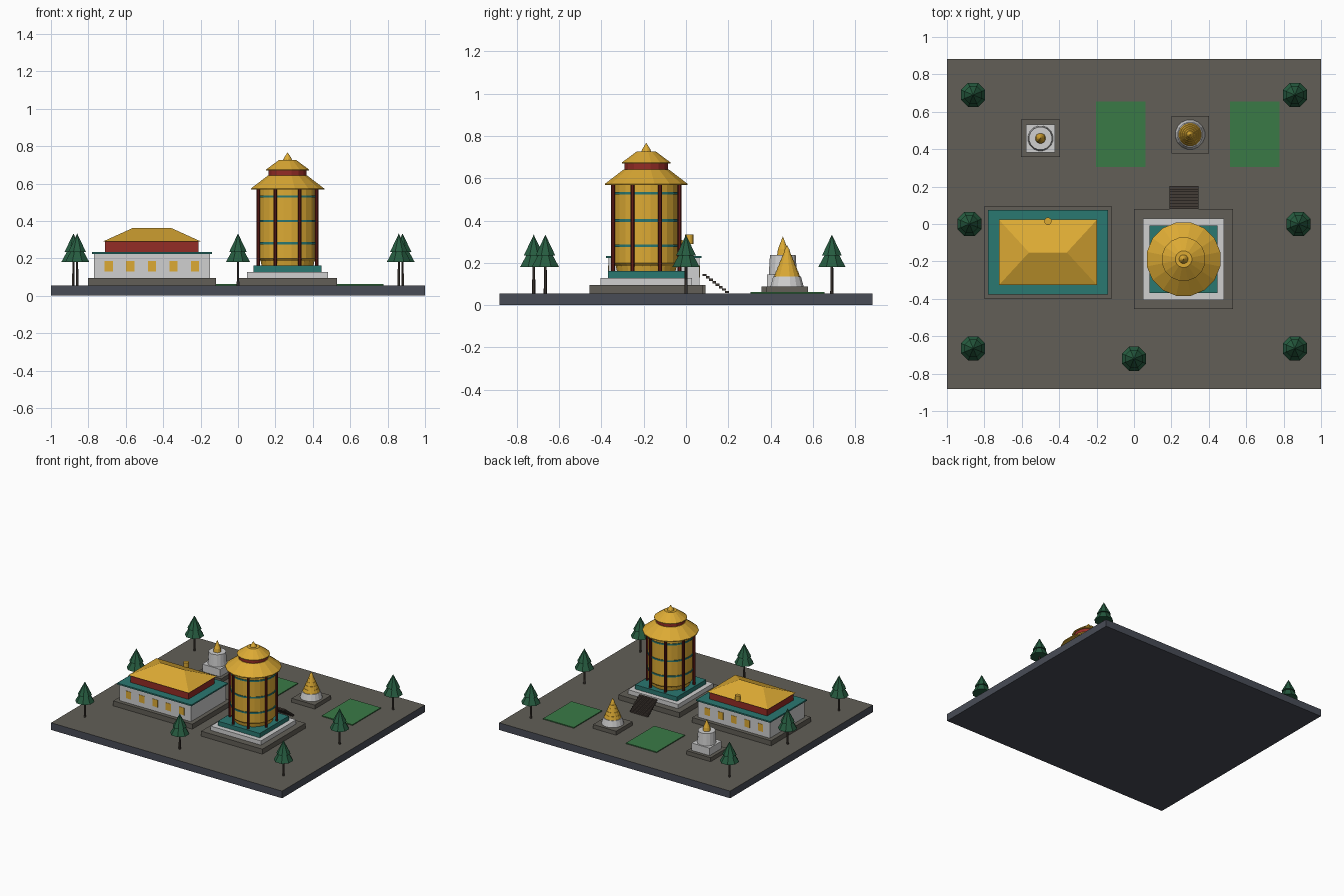
import bpy, bmesh, math
from mathutils import Matrix

cube = bpy.data.objects.get("Cube")
if cube:
    bpy.data.objects.remove(cube, do_unlink=True)


def material(name, rgb):
    """Flat material from 0-255 screen values, stored as linear."""
    lin = [((c / 255 + 0.055) / 1.055) ** 2.4 for c in rgb]
    m = bpy.data.materials.new(name)
    m.use_nodes = True
    m.diffuse_color = (*lin, 1)
    bsdf = m.node_tree.nodes["Principled BSDF"]
    bsdf.inputs["Base Color"].default_value = (*lin, 1)
    bsdf.inputs["Roughness"].default_value = 0.8
    return m


SLATE = material("slate", (72, 76, 86))
STONE = material("brown stone", (98, 95, 87))
GOLD = material("gold", (220, 170, 52))
TEAL = material("teal", (42, 120, 113))
RED = material("red", (148, 44, 38))
MAROON = material("maroon", (100, 28, 24))
WHITE = material("plaster white", (208, 208, 208))
GRASS = material("grass green", (58, 122, 70))
PINE = material("pine green", (38, 92, 64))
BROWN = material("dark brown", (68, 60, 54))


def finish(name, bm, *mats):
    bmesh.ops.recalc_face_normals(bm, faces=bm.faces)
    me = bpy.data.meshes.new(name)
    bm.to_mesh(me)
    bm.free()
    for m in mats:
        me.materials.append(m)
    ob = bpy.data.objects.new(name, me)
    bpy.context.scene.collection.objects.link(ob)
    return ob


def box(name, mat, x, y, sx, sy, z0, z1):
    """Box centred on x, y between two heights."""
    bm = bmesh.new()
    mtx = Matrix.Translation((x, y, (z0 + z1) / 2)) @ Matrix.Diagonal((sx, sy, z1 - z0, 1))
    bmesh.ops.create_cube(bm, size=1, matrix=mtx)
    return finish(name, bm, mat)


def lathe(name, mat, x, y, profile, sides=16):
    """Stack of rings given as (radius, height); both ends are capped."""
    bm = bmesh.new()
    rings = []
    for r, z in profile:
        if r == 0:
            rings.append([bm.verts.new((x, y, z))])
            continue
        angles = [2 * math.pi * (i + 0.5) / sides for i in range(sides)]
        rings.append([bm.verts.new((x + r * math.cos(a), y + r * math.sin(a), z)) for a in angles])
    for lo, hi in zip(rings, rings[1:]):
        for i in range(sides):
            j = (i + 1) % sides
            if len(hi) == 1:
                bm.faces.new((lo[i], lo[j], hi[0]))
            else:
                bm.faces.new((lo[i], lo[j], hi[j], hi[i]))
    for ring in (rings[0], rings[-1]):
        if len(ring) > 1:
            bm.faces.new(ring)
    return finish(name, bm, mat)


# Ground slab: slate sides, stone top
G = 0.056
slab = box("ground_slab", SLATE, 0, 0, 2, 1.765, 0, G)
slab.data.materials.append(STONE)
for f in slab.data.polygons:
    f.material_index = int(f.normal.z > 0.5)

# Lawns
for side, x in (("right", -0.072), ("left", 0.645)):
    box(f"lawn_{side}", GRASS, x, 0.48, 0.265, 0.35, G, G + 0.007)

# Temple hall
TX, TY = -0.46, -0.152
box("hall_plinth", STONE, TX, TY, 0.685, 0.49, G, 0.095)
box("hall_walls", WHITE, TX, TY, 0.62, 0.43, 0.095, 0.222)
box("hall_ledge", TEAL, TX, TY, 0.642, 0.452, 0.222, 0.233)
box("hall_upper_walls", RED, TX, TY, 0.5, 0.325, 0.233, 0.294)
for side in (-1, 1):
    for i in range(5):
        box("hall_window", GOLD, TX + (i - 2) * 0.115, TY + side * 0.215, 0.045, 0.006, 0.13, 0.187)

# Hipped hall roof: a box whose top closes to a ridge
roof = box("hall_roof", GOLD, TX, TY, 0.524, 0.35, 0.29, 0.362)
for v in roof.data.vertices:
    if v.co.z > 0.33:
        v.co.x = TX + math.copysign(0.103, v.co.x - TX)
        v.co.y = TY + math.copysign(0.002, v.co.y - TY)
lathe("hall_roof_ornament", GOLD, TX, 0.015, [(0.02, 0.29), (0.02, 0.333)], 12)

# Tower base
PX, PY = 0.265, -0.188
box("tower_plinth", STONE, PX, PY, 0.53, 0.535, G, 0.095)
box("tower_terrace", WHITE, PX, PY, 0.435, 0.435, 0.095, 0.128)
box("tower_floor", TEAL, PX, PY, 0.362, 0.36, 0.128, 0.162)

# Great drum with bands and posts
lathe("drum", GOLD, PX, PY, [(0.14, 0.162), (0.145, 0.185), (0.16, 0.2), (0.16, 0.572)], 24)
for z in (0.28, 0.4, 0.53):
    lathe("drum_band", TEAL, PX, PY, [(0.165, z - 0.006), (0.165, z + 0.006)], 24)
for i in range(8):
    a = math.pi * (i + 0.5) / 4
    lathe("drum_post", MAROON, PX + 0.17 * math.cos(a), PY + 0.17 * math.sin(a),
          [(0.01, 0.162), (0.01, 0.572)], 8)

# Tower roofs
lathe("tower_lower_roof", GOLD, PX, PY, [(0.2, 0.567), (0.2, 0.573), (0.108, 0.642)])
lathe("tower_neck", RED, PX, PY, [(0.104, 0.64), (0.104, 0.675)])
lathe("tower_upper_roof", GOLD, PX, PY, [(0.118, 0.669), (0.118, 0.674), (0.045, 0.727)])
lathe("tower_finial", GOLD, PX, PY, [(0.025, 0.725), (0.02, 0.737), (0, 0.767)], 12)

# Stairs behind the tower
STEPS = 8
for i in range(STEPS):
    z = 0.148 - i * 0.0115
    box("stair_step", BROWN, 0.267, 0.088 + i * 0.0152, 0.155, 0.018, z - 0.011, z)

# White shrine
SX, SY = -0.5, 0.458
box("white_shrine_plinth", STONE, SX, SY, 0.208, 0.2, G, 0.087)
box("white_shrine_base", WHITE, SX, SY, 0.155, 0.15, 0.087, 0.145)
lathe("white_shrine_drum", WHITE, SX, SY, [(0.068, 0.145), (0.062, 0.238)])
lathe("white_shrine_spire", GOLD, SX, SY, [(0.028, 0.238), (0.024, 0.265), (0, 0.325)], 12)

# Golden shrine with stepped spire
SX, SY = 0.3, 0.478
box("gold_shrine_plinth", STONE, SX, SY, 0.2, 0.2, G, 0.087)
lathe("gold_shrine_base", WHITE, SX, SY, [(0.08, 0.087), (0.067, 0.135)])
for i in range(5):
    r, z = 0.062 - i * 0.0105, 0.135 + i * 0.025
    lathe("gold_shrine_tier", GOLD, SX, SY, [(r, z), (r - 0.008, z + 0.025)])
lathe("gold_shrine_tip", GOLD, SX, SY, [(0.013, 0.26), (0, 0.283)], 12)

# Pine trees
spots = [(0, -0.72)]
for s in (-1, 1):
    spots += [(s * 0.86, 0.69), (s * 0.88, 0), (s * 0.86, -0.665)]
for x, y in spots:
    lathe("tree_trunk", BROWN, x, y, [(0.008, G), (0.006, 0.2)], 6)
    lathe("tree_lower_crown", PINE, x, y, [(0.07, 0.18), (0, 0.3)], 8)
    lathe("tree_upper_crown", PINE, x, y, [(0.051, 0.234), (0, 0.333)], 8)
